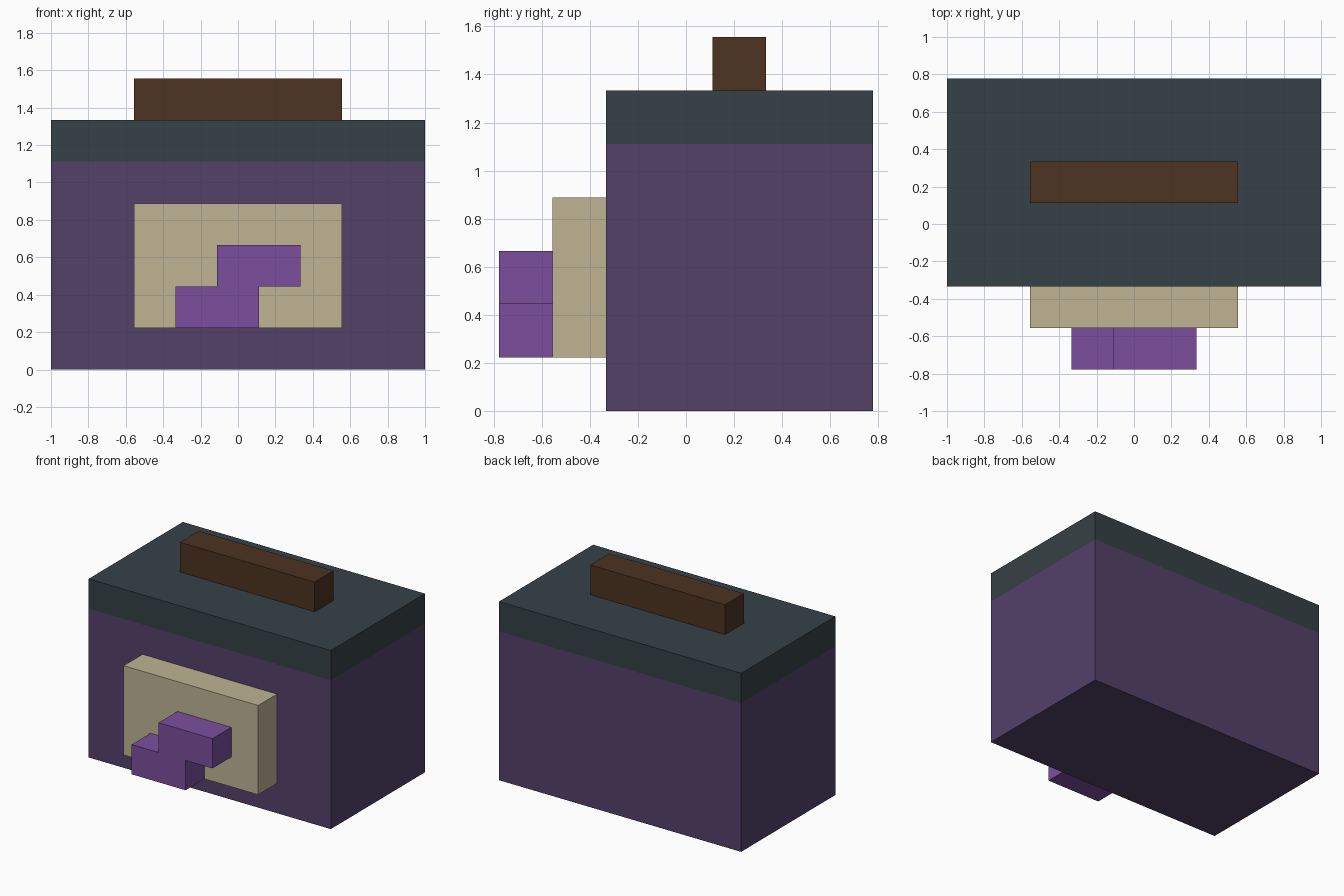
import bpy
import bmesh

U = 1 / 9  # building unit: the case is 18 units wide

if "Cube" in bpy.data.objects:
    bpy.data.objects.remove(bpy.data.objects["Cube"], do_unlink=True)


def material(name, hex_code):
    """Flat material from an sRGB hex code."""
    srgb = [c / 255 for c in bytes.fromhex(hex_code)]
    color = [c / 12.92 if c < 0.04045 else ((c + 0.055) / 1.055) ** 2.4 for c in srgb] + [1]
    mat = bpy.data.materials.new(name)
    mat.use_nodes = True
    mat.diffuse_color = color
    mat.node_tree.nodes["Principled BSDF"].inputs["Base Color"].default_value = color
    return mat


def extrude_profile(name, outline, y_front, y_back, mat):
    """Extrude a front outline (x, z in units) from y_front to y_back."""
    bm = bmesh.new()
    face = bm.faces.new([bm.verts.new((x * U, y_front * U, z * U)) for x, z in outline])
    result = bmesh.ops.extrude_face_region(bm, geom=[face], use_keep_orig=True)
    moved = [v for v in result["geom"] if isinstance(v, bmesh.types.BMVert)]
    bmesh.ops.translate(bm, verts=moved, vec=(0, (y_back - y_front) * U, 0))
    bmesh.ops.recalc_face_normals(bm, faces=bm.faces)
    mesh = bpy.data.meshes.new(name)
    bm.to_mesh(mesh)
    bm.free()
    mesh.materials.append(mat)
    obj = bpy.data.objects.new(name, mesh)
    bpy.context.collection.objects.link(obj)
    return obj


def block(name, half_width, y_front, y_back, bottom, top, mat):
    """Box centred on x = 0."""
    w = half_width
    return extrude_profile(name, [(-w, bottom), (w, bottom), (w, top), (-w, top)],
                           y_front, y_back, mat)


# Case, lid and handle
block("case_body", 9, -3, 7, 0, 10, material("dark purple", "534169"))
block("lid", 9, -3, 7, 10, 12, material("dark slate", "364146"))
block("handle", 5, 1, 3, 12, 14, material("dark brown", "4d3321"))

# Front panel with a stepped emblem
block("front_panel", 5, -5, -3, 2, 8, material("beige", "bfb394"))
step = [(-3, 2), (1, 2), (1, 4), (3, 4), (3, 6), (-1, 6), (-1, 4), (-3, 4)]
extrude_profile("stepped_emblem", step, -7, -5, material("bright purple", "7b4f9e"))
